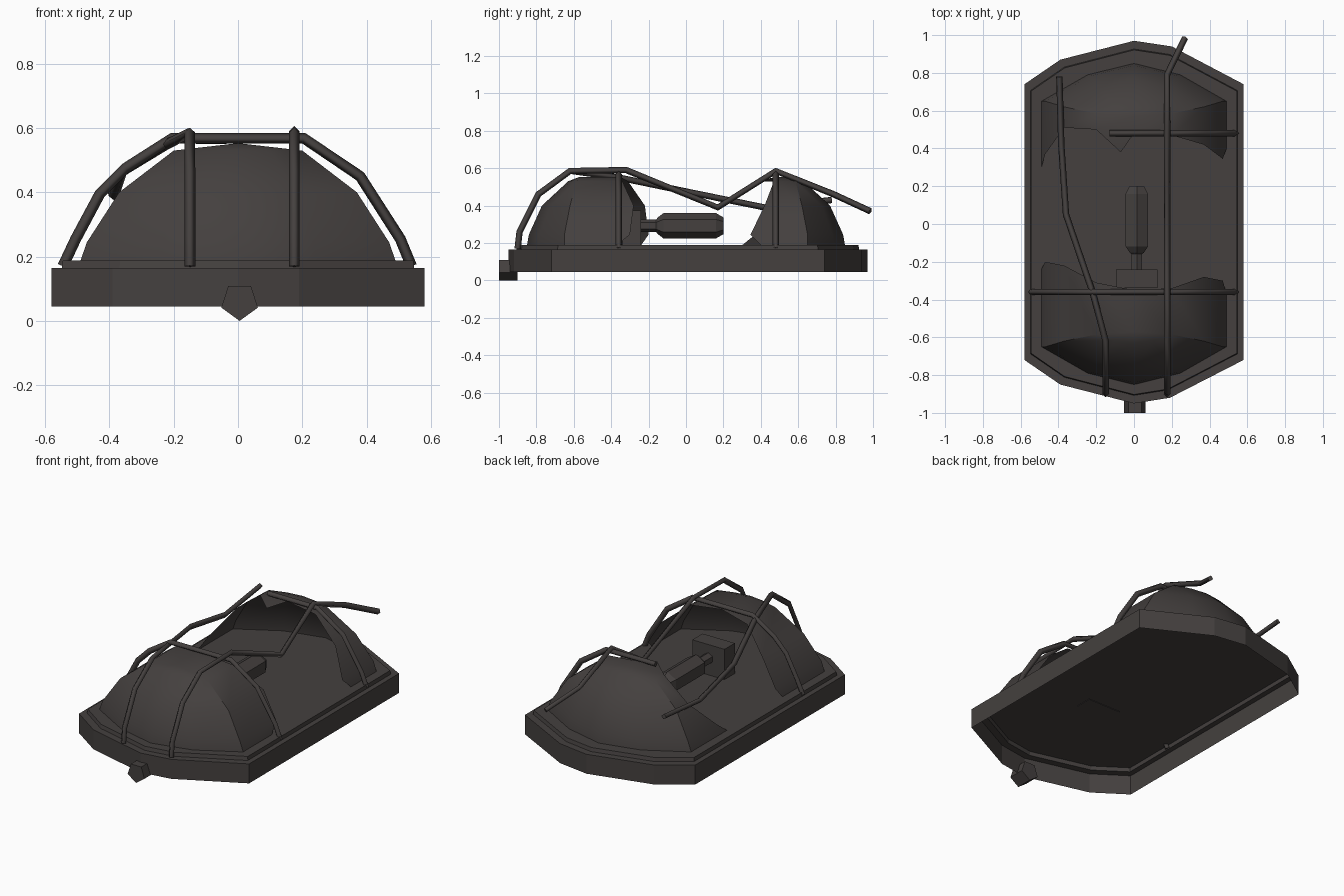
import bpy, bmesh, math
from mathutils import Matrix

if "Cube" in bpy.data.objects:
    bpy.data.objects.remove(bpy.data.objects["Cube"])

mat = bpy.data.materials.new("dark_metal")
mat.diffuse_color = (0.058, 0.051, 0.049, 1)
mat.use_nodes = True
mat.node_tree.nodes["Principled BSDF"].inputs["Base Color"].default_value = mat.diffuse_color


def finish(bm, name, smooth=False):
    bmesh.ops.remove_doubles(bm, verts=bm.verts, dist=0.001)
    bmesh.ops.recalc_face_normals(bm, faces=bm.faces)
    me = bpy.data.meshes.new(name)
    bm.to_mesh(me)
    bm.free()
    ob = bpy.data.objects.new(name, me)
    bpy.context.collection.objects.link(ob)
    me.materials.append(mat)
    if smooth:
        bpy.ops.object.select_all(action='DESELECT')
        ob.select_set(True)
        bpy.context.view_layer.objects.active = ob
        bpy.ops.object.shade_smooth_by_angle(angle=math.radians(35))
    return ob


def skin(bm, rows, closed=False):
    """Join rows of points with faces; returns the vertex rows."""
    vs = [[bm.verts.new(p) for p in r] for r in rows]
    n = len(rows[0])
    for a, b in zip(vs, vs[1:]):
        for i in range(n if closed else n - 1):
            j = (i + 1) % n
            bm.faces.new((a[i], a[j], b[j], b[i]))
    return vs


# Base housing: open-bottomed shell with stepped lip and floor
outline = [(-.58, .74), (-.58, -.72), (-.39, -.85), (0, -.95), (.19, -.92),
           (.58, -.72), (.58, .74), (.2, .94), (0, .97), (-.39, .87)]
bm = bmesh.new()
rows = [[(x * s, y * t, z) for x, y in outline] for s, t, z in
        [(1, 1, .045), (1, 1, .165), (.945, .955, .165), (.94, .95, .188)]]
rings = skin(bm, rows, True)
bm.faces.new(rings[-1])
finish(bm, "base_housing")

# Broken glass dome: half width, height, end y, corner y per ring
levels = [(.49, .188, .85, .65), (.47, .245, .84, .65), (.37, .40, .77, .62),
          (.2, .53, .63, .585), (0, .553, .57, .57)]


def dome(name, sign, left, right, shard=None):
    bm = bmesh.new()
    rows = []
    for (w, z, e, c), l, r in zip(levels, left, right):
        plan = [(-1, l), (-1, c), (-.5, c + (e - c) * .7), (0, e),
                (.5, c + (e - c) * .7), (1, c), (1, r)]
        rows.append([(x * w, y * sign, z) for x, y in plan])
    skin(bm, rows)
    if shard:
        bm.faces.new([bm.verts.new(p) for p in shard])
    bmesh.ops.remove_doubles(bm, verts=bm.verts, dist=0.001)
    bmesh.ops.dissolve_degenerate(bm, edges=bm.edges, dist=0.0005)
    finish(bm, name, True)


dome("glass_front", -1, [.24, .20, .22, .31, .35], [.37, .30, .28, .34, .35])
dome("glass_back", 1, [.30, .37, .51, .50, .48], [.40, .345, .42, .47, .48],
     [(-.2, .50, .53), (-.07, .38, .53), (0, .48, .553)])


# Guard cage bars: four-sided swept paths
def bar(name, pts, radius=.017):
    cu = bpy.data.curves.new(name, 'CURVE')
    cu.dimensions = '3D'
    cu.bevel_depth = radius
    cu.bevel_resolution = 0
    cu.use_fill_caps = True
    sp = cu.splines.new('POLY')
    sp.points.add(len(pts) - 1)
    for p, co in zip(sp.points, pts):
        p.co = (*co, 1)
    ob = bpy.data.objects.new(name, cu)
    bpy.context.collection.objects.link(ob)
    cu.materials.append(mat)
    bpy.ops.object.select_all(action='DESELECT')
    ob.select_set(True)
    bpy.context.view_layer.objects.active = ob
    bpy.ops.object.convert(target='MESH')


arch = [(.54, .17), (.505, .255), (.38, .45), (.205, .568)]
bar("front_arch", [(x, -.36, z) for x, z in arch] +
    [(-x, -.36, z) for x, z in ((.205, .568), (.35, .475), (.43, .395),
                                (.505, .255), (.545, .17))])
bar("back_arch", [(x, .48, z) for x, z in arch] + [(-.13, .48, .568)])
rise = [(-.90, .17), (-.89, .26), (-.79, .46), (-.62, .585)]
bar("left_long_bar", [(-.15, y, z) for y, z in rise] +
    [(-.22, -.36, .55), (-.36, .05, .465), (-.385, .42, .39), (-.395, .78, .43)])
bar("right_long_bar", [(.175, y, z) for y, z in rise] +
    [(.175, -.32, .59), (.175, .17, .39), (.175, .48, .585),
     (.175, .79, .46), (.27, .985, .37)])


# Parts turned along the y axis from (y, radius) profiles
def turned(name, x, z, profile, sides, turn):
    bm = bmesh.new()
    ang = [turn + math.tau * i / sides for i in range(sides)]
    rows = [[(x + r * math.cos(a), y, z + r * math.sin(a)) for a in ang]
            for y, r in profile]
    vs = skin(bm, rows, True)
    bm.faces.new(vs[0])
    bm.faces.new(vs[-1])
    finish(bm, name)


turned("bulb", .015, .292, [(-.25, .033), (-.16, .033), (-.15, .045),
       (-.12, .068), (.16, .068), (.2, .045)], 6, math.pi / 6)
turned("cable_nub", .005, .06, [(-1, .06), (-.9, .06)], 5, -math.pi / 2)

# Bulb socket block
bm = bmesh.new()
bmesh.ops.create_cube(bm, size=1, matrix=Matrix.Translation((.015, -.29, .28))
                      @ Matrix.Diagonal((.22, .1, .19, 1)))
finish(bm, "bulb_socket")
